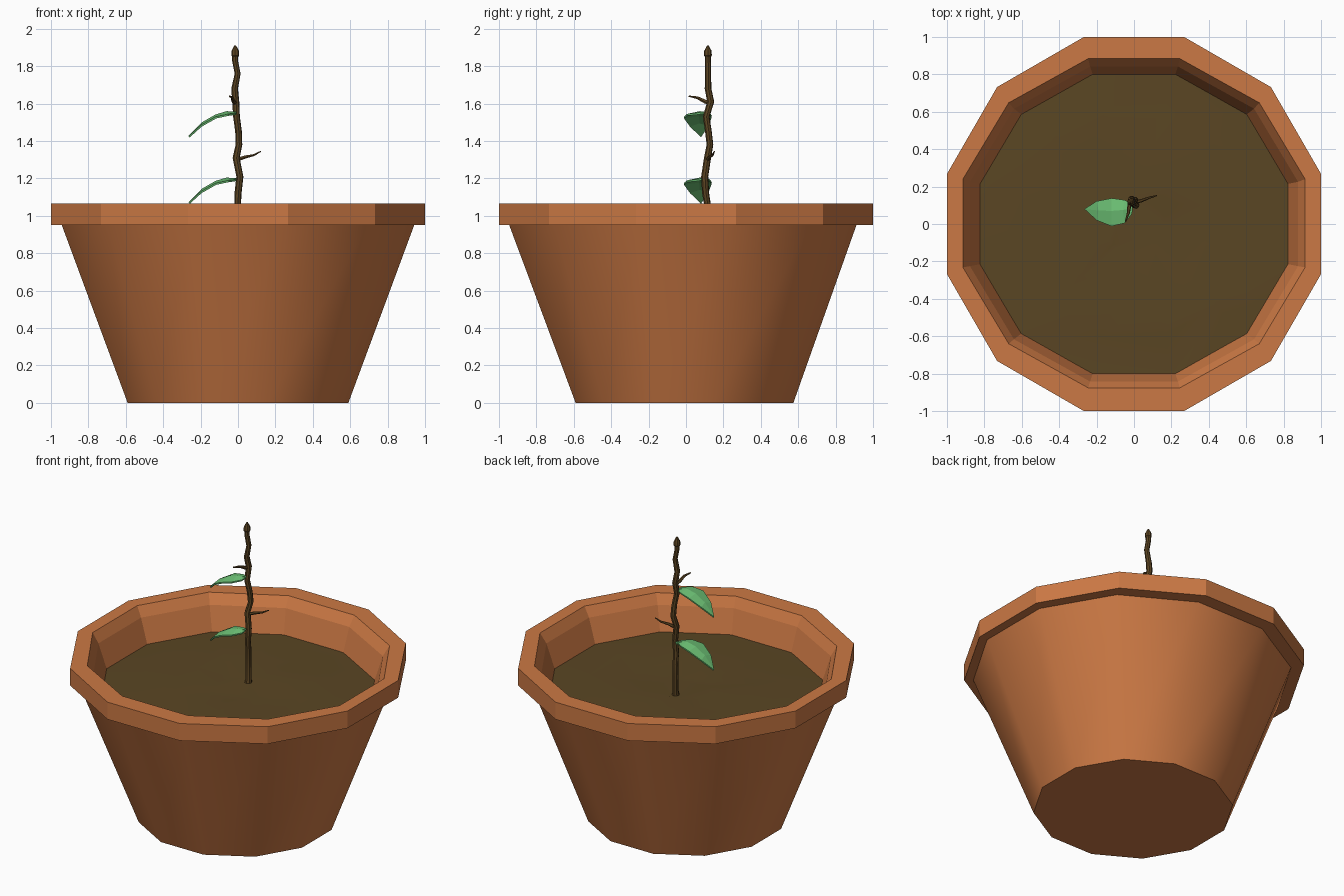
import bpy, bmesh, math, random
from mathutils import Vector

if "Cube" in bpy.data.objects:
    bpy.data.objects.remove(bpy.data.objects["Cube"])
random.seed(4)


def material(name, rgb):
    m = bpy.data.materials.new(name)
    m.use_nodes = True
    m.diffuse_color = (*rgb, 1)
    m.node_tree.nodes["Principled BSDF"].inputs["Base Color"].default_value = (*rgb, 1)
    return m


TERRACOTTA = material("terracotta", (0.60, 0.19, 0.058))
SOIL = material("soil brown", (0.102, 0.061, 0.017))
BARK = material("bark brown", (0.105, 0.058, 0.016))
LEAF = material("leaf green", (0.155, 0.54, 0.18))


def finish(name, bm, mat, smooth=None):
    """Turn a bmesh into an object; smooth is an angle in degrees."""
    mesh = bpy.data.meshes.new(name)
    bm.to_mesh(mesh)
    bm.free()
    mesh.materials.append(mat)
    ob = bpy.data.objects.new(name, mesh)
    bpy.context.collection.objects.link(ob)
    if smooth:
        bpy.ops.object.select_all(action='DESELECT')
        ob.select_set(True)
        bpy.context.view_layer.objects.active = ob
        bpy.ops.object.shade_smooth_by_angle(angle=math.radians(smooth))
    return ob


def bridge(bm, a, b):
    n = len(a)
    for i in range(n):
        j = (i + 1) % n
        bm.faces.new((a[i], a[j], b[j], b[i]))


def twelve_sided(name, profile, mat, smooth=None, cap_start=False, cap_end=False, bump=0):
    """Stack of 12-sided rings; each profile entry is x reach, y reach, y shift, z."""
    bm = bmesh.new()
    rings = []
    k = 1 / math.cos(math.radians(15))
    for n, (rx, ry, dy, z) in enumerate(profile):
        ring = []
        for i in range(12):
            a = math.radians(15 + 30 * i)
            dz = random.uniform(-bump, bump) if n > 0 else 0
            ring.append(bm.verts.new((rx * k * math.cos(a), ry * k * math.sin(a) + dy, z + dz)))
        rings.append(ring)
    for a, b in zip(rings, rings[1:]):
        bridge(bm, a, b)
    if cap_start:
        bm.faces.new(rings[0][::-1])
    if cap_end:
        bm.faces.new(rings[-1])
    return finish(name, bm, mat, smooth)


# Pot: tapered body, overhanging rim, sloped inner wall
twelve_sided("pot_body", [(0.59, 0.582, -0.008, 0), (0.942, 0.928, -0.017, 0.95)],
             TERRACOTTA, smooth=40, cap_start=True)
twelve_sided("pot_rim", [(0.90, 0.88, 0, 0.95), (1, 1, 0, 0.95), (1, 1, 0, 1.065),
                         (0.915, 0.88, 0.004, 1.065), (0.877, 0.842, 0, 1.0)], TERRACOTTA)
twelve_sided("pot_inner_wall", [(0.877, 0.842, 0, 1.0), (0.81, 0.79, 0, 0.80)], TERRACOTTA)

# Slightly uneven soil
twelve_sided("soil", [(0.826, 0.825, -0.005, 0.84), (0.6, 0.6, 0, 0.845), (0.38, 0.38, 0, 0.85),
                      (0.16, 0.16, 0, 0.85)], SOIL, smooth=40, cap_end=True, bump=0.008)


def tube(name, points, mat, sides=8):
    """Tapered tube through (x, y, z, radius) points."""
    bm = bmesh.new()
    axis = Vector(points[-1][:3]) - Vector(points[0][:3])
    q = axis.to_track_quat('Z', 'Y')
    rings = []
    for x, y, z, r in points:
        rings.append([bm.verts.new(Vector((x, y, z)) + q @ Vector(
            (r * math.cos(math.tau * i / sides), r * math.sin(math.tau * i / sides), 0)))
            for i in range(sides)])
    for a, b in zip(rings, rings[1:]):
        bridge(bm, a, b)
    bm.faces.new(rings[0][::-1])
    bm.faces.new(rings[-1])
    return finish(name, bm, mat, 35)


# Crooked stem with a pointed bud at the top
tube("stem", [(0, 0.105, 0.82, 0.026), (0, 0.112, 0.88, 0.019), (-0.005, 0.118, 0.98, 0.019),
              (-0.002, 0.115, 1.06, 0.018), (0, 0.105, 1.12, 0.019), (0.01, 0.10, 1.21, 0.019),
              (-0.01, 0.115, 1.31, 0.019), (0.005, 0.128, 1.38, 0.018), (0.003, 0.12, 1.45, 0.018),
              (-0.008, 0.108, 1.53, 0.018), (-0.012, 0.132, 1.61, 0.019),
              (-0.018, 0.118, 1.68, 0.018), (-0.002, 0.118, 1.76, 0.016),
              (-0.016, 0.117, 1.83, 0.016), (-0.015, 0.117, 1.86, 0.016)], BARK)
tube("stem_bud", [(-0.015, 0.117, 1.85, 0.016), (-0.015, 0.117, 1.857, 0.021),
                  (-0.015, 0.117, 1.882, 0.020), (-0.015, 0.117, 1.912, 0.004)], BARK)

# Bare side twigs
tube("left_twig", [(-0.005, 0.115, 1.30, 0.011), (0.04, 0.125, 1.315, 0.009),
                   (0.085, 0.142, 1.325, 0.006), (0.122, 0.152, 1.345, 0.003)], BARK, 6)
tube("front_twig", [(-0.012, 0.13, 1.60, 0.013), (-0.025, 0.10, 1.612, 0.011),
                    (-0.03, 0.06, 1.632, 0.008), (-0.045, 0.015, 1.64, 0.004)], BARK, 6)


def leaf(name, z0):
    """Folded drooping leaf: rows of front edge, midrib and back edge (x, y, z)."""
    rows = [((-0.01, 0.055, -0.01), (-0.008, 0.085, -0.005), (-0.015, 0.11, -0.005)),
            ((-0.05, 0.005, -0.015), (-0.06, 0.075, 0.0), (-0.05, 0.128, -0.01)),
            ((-0.12, -0.012, -0.03), (-0.12, 0.07, -0.018), (-0.12, 0.138, -0.025)),
            ((-0.20, 0.02, -0.075), (-0.19, 0.072, -0.058), (-0.20, 0.122, -0.07))]
    bm = bmesh.new()
    grid = [[bm.verts.new((x, y, z + z0)) for x, y, z in row] for row in rows]
    tip = bm.verts.new((-0.265, 0.08, z0 - 0.133))
    for s in (0, 1):
        for a, b in zip(grid, grid[1:]):
            bm.faces.new((a[s], a[s + 1], b[s + 1], b[s]))
        bm.faces.new((grid[-1][s], grid[-1][s + 1], tip))
    ob = finish(name, bm, LEAF)
    solid = ob.modifiers.new("thickness", 'SOLIDIFY')
    solid.thickness = 0.01
    # Short stalk joining the leaf to the stem
    tube(name + "_stalk", [(-0.005, 0.115, z0 - 0.01, 0.009), (-0.03, 0.082, z0 - 0.008, 0.006)],
         LEAF, 6)


leaf("upper_leaf", 1.56)
leaf("lower_leaf", 1.205)
